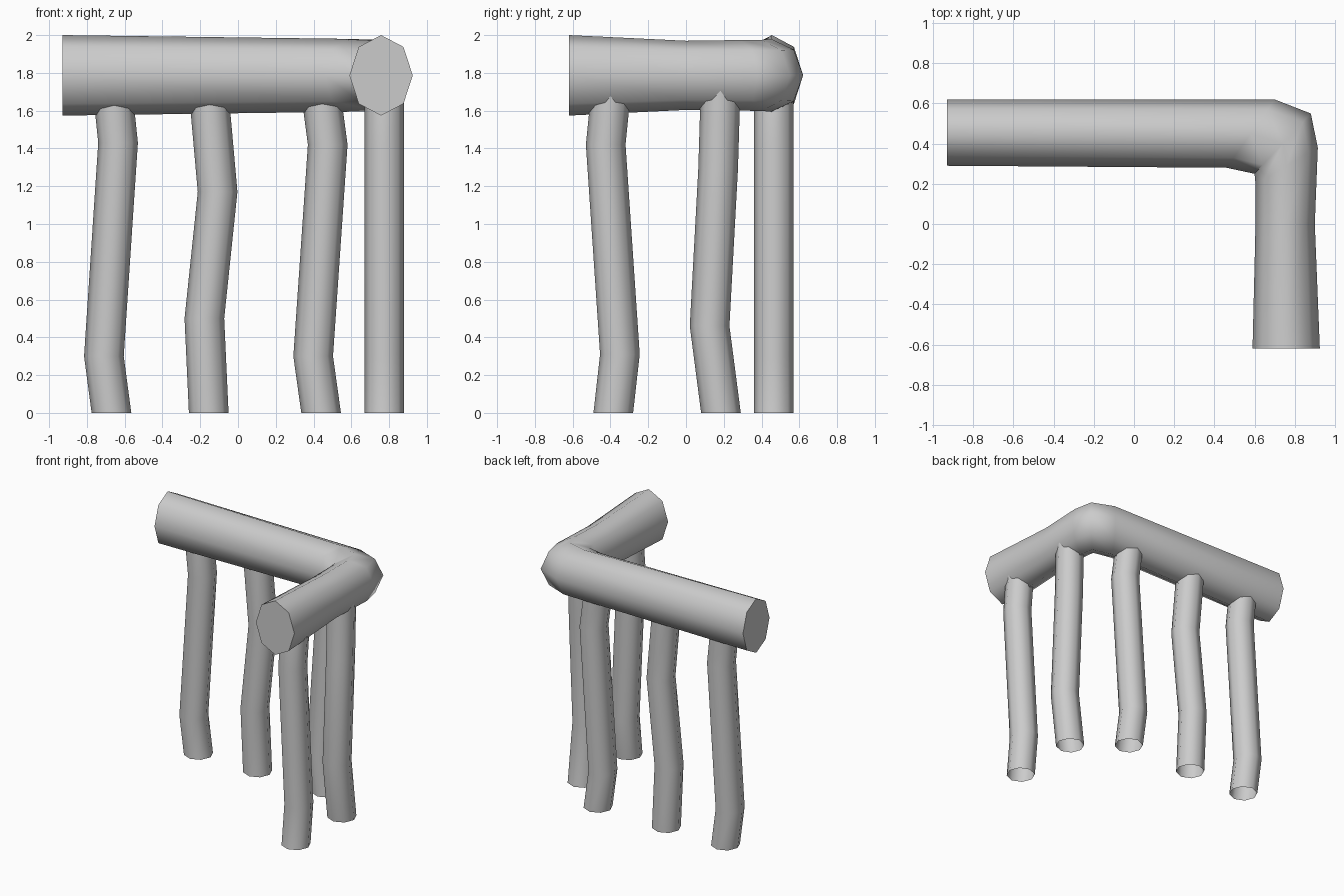
import bpy, bmesh, math
from mathutils import Vector

cube = bpy.data.objects.get("Cube")
if cube:
    bpy.data.objects.remove(cube, do_unlink=True)

SIDES = 8
GREY = (0.6, 0.6, 0.6, 1.0)
mat = bpy.data.materials.new("plain grey")
mat.use_nodes = True
mat.diffuse_color = GREY
mat.node_tree.nodes["Principled BSDF"].inputs["Base Color"].default_value = GREY


def ring(centre, side, up):
    """Octagon around centre, spanned by the two half-axis vectors."""
    turns = [2 * math.pi * k / SIDES for k in range(SIDES)]
    return [centre + side * math.cos(a) + up * math.sin(a) for a in turns]


def tube(name, rings, capped):
    """Skin a chain of rings into a smooth tube."""
    bm = bmesh.new()
    loops = [[bm.verts.new(p) for p in r] for r in rings]
    for a, b in zip(loops, loops[1:]):
        for k in range(SIDES):
            n = (k + 1) % SIDES
            bm.faces.new((a[k], a[n], b[n], b[k]))
    if capped:
        bm.faces.new(loops[0])
        bm.faces.new(loops[-1])
    bmesh.ops.recalc_face_normals(bm, faces=bm.faces)
    mesh = bpy.data.meshes.new(name)
    bm.to_mesh(mesh)
    bm.free()
    mesh.materials.append(mat)
    obj = bpy.data.objects.new(name, mesh)
    bpy.context.collection.objects.link(obj)
    bpy.ops.object.select_all(action='DESELECT')
    obj.select_set(True)
    bpy.context.view_layer.objects.active = obj
    bpy.ops.object.shade_smooth_by_angle(angle=math.radians(65))
    return obj


# L-shaped beam: inner x, y, outer x, y and half height at each section
BEAM_Z = 1.787
sections = [
    (-0.93, 0.29, -0.93, 0.62, 0.213),
    (0.46, 0.28, 0.70, 0.62, 0.193),
    (0.60, 0.25, 0.88, 0.55, 0.188),
    (0.605, 0.20, 0.915, 0.38, 0.187),
    (0.605, 0.00, 0.90, 0.00, 0.183),
    (0.59, -0.62, 0.925, -0.62, 0.213),
]
beam_rings = []
for ix, iy, ox, oy, h in sections:
    inner, outer = Vector((ix, iy, BEAM_Z)), Vector((ox, oy, BEAM_Z))
    beam_rings.append(ring((inner + outer) / 2, (outer - inner) / 2, Vector((0, 0, h))))
tube("corner_beam", beam_rings, True)

# Crooked legs, open at the ends: (position along the beam, height) at each bend
LEG_R = 0.105
back_legs = {
    "back_leg_right": [(-0.67, 0), (-0.71, 0.3), (-0.635, 1.43), (-0.665, 1.72)],
    "back_leg_middle": [(-0.155, 0), (-0.178, 0.5), (-0.108, 1.17), (-0.157, 1.72)],
    "back_leg_left": [(0.44, 0), (0.398, 0.3), (0.475, 1.42), (0.435, 1.72)],
}
side_legs = {
    "side_leg_front": [(-0.385, 0), (-0.35, 0.31), (-0.425, 1.42), (-0.395, 1.72)],
    "side_leg_rear": [(0.185, 0), (0.125, 0.46), (0.17, 1.29), (0.183, 1.72)],
}


def leg(name, centres):
    x, y = Vector((LEG_R, 0, 0)), Vector((0, LEG_R, 0))
    tube(name, [ring(c, x, y) for c in centres], False)


for name, path in back_legs.items():
    leg(name, [Vector((s, 0.465, z)) for s, z in path])
for name, path in side_legs.items():
    leg(name, [Vector((0.775, s, z)) for s, z in path])
